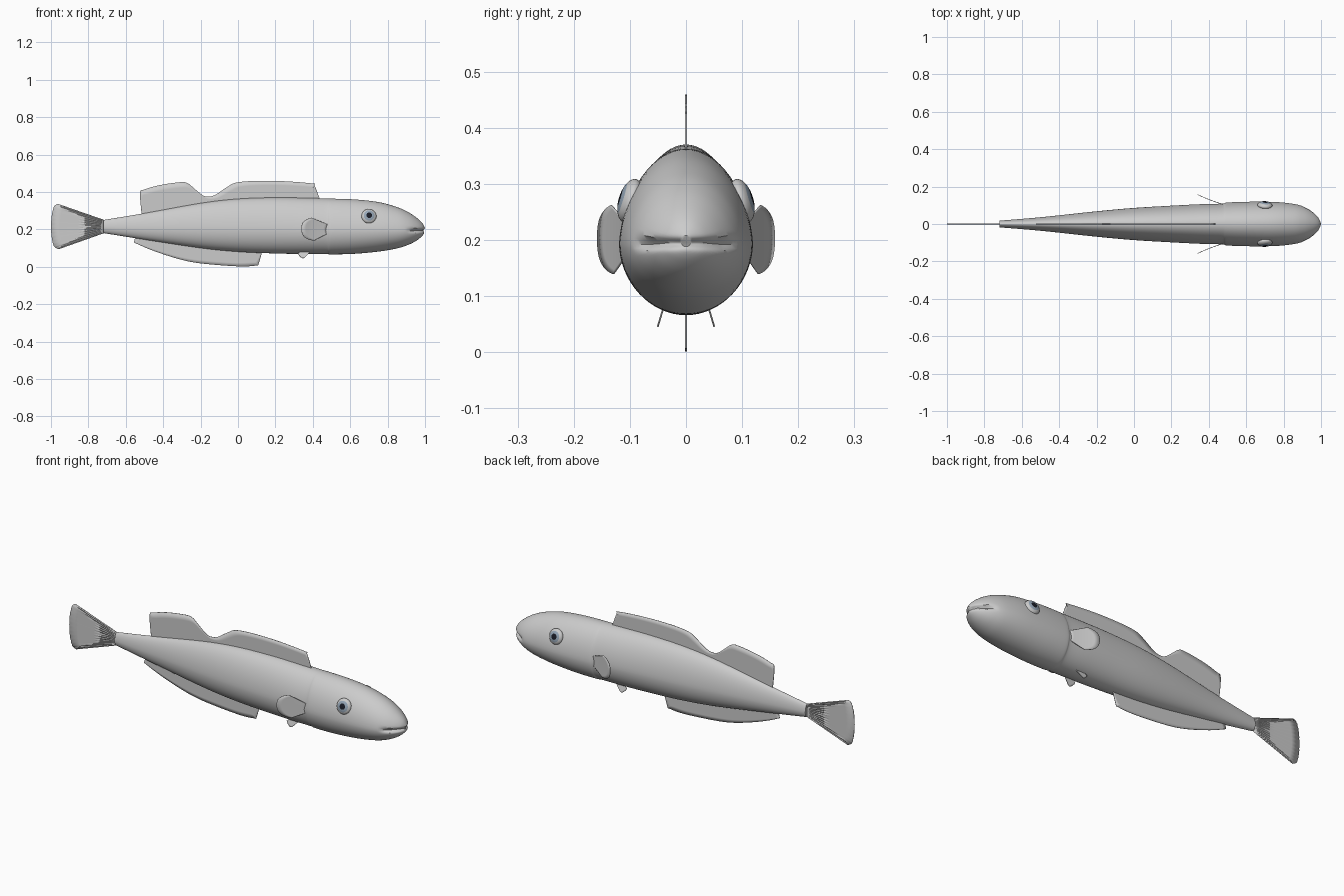
import bpy, bmesh, math
from mathutils import Matrix, Vector

if "Cube" in bpy.data.objects:
    bpy.data.objects.remove(bpy.data.objects["Cube"], do_unlink=True)


def material(name, r, g, b):
    m = bpy.data.materials.new(name)
    m.use_nodes = True
    m.diffuse_color = (r, g, b, 1)
    m.node_tree.nodes["Principled BSDF"].inputs["Base Color"].default_value = (r, g, b, 1)
    return m


SKIN = material("grey_skin", 0.6, 0.6, 0.6)
IRIS = material("blue_grey_iris", 0.3, 0.38, 0.47)
PUPIL = material("dark_pupil", 0.01, 0.012, 0.02)


def smooth_path(pts, steps):
    """Catmull-Rom samples through tuples of any length."""
    out = []
    for i in range(len(pts) - 1):
        quad = [pts[max(i - 1, 0)], pts[i], pts[i + 1], pts[min(i + 2, len(pts) - 1)]]
        for s in range(steps):
            t = s / steps
            out.append(tuple(
                b + 0.5 * t * (c - a + t * (2 * a - 5 * b + 4 * c - d + t * (3 * (b - c) + d - a)))
                for a, b, c, d in zip(*quad)))
    return out + [tuple(pts[-1])]


def finish(name, bm, mats, angle=40):
    bmesh.ops.recalc_face_normals(bm, faces=bm.faces)
    me = bpy.data.meshes.new(name)
    bm.to_mesh(me)
    bm.free()
    ob = bpy.data.objects.new(name, me)
    bpy.context.collection.objects.link(ob)
    for m in mats:
        me.materials.append(m)
    bpy.ops.object.select_all(action="DESELECT")
    ob.select_set(True)
    bpy.context.view_layer.objects.active = ob
    bpy.ops.object.shade_smooth_by_angle(angle=math.radians(angle))
    return ob


def grid_faces(bm, rows, closed=False):
    for a, b in zip(rows, rows[1:]):
        n = len(a)
        for j in range(n if closed else n - 1):
            k = (j + 1) % n
            bm.faces.new((a[j], a[k], b[k], b[j]))


# Body: egg-shaped sections (x, bottom, top, half width) with a gill step
stations = [
    (-0.72, 0.18, 0.25, 0.018), (-0.5, 0.145, 0.286, 0.036), (-0.2, 0.1, 0.34, 0.068),
    (0.0, 0.08, 0.363, 0.086), (0.2, 0.071, 0.37, 0.098), (0.36, 0.068, 0.368, 0.106),
    (0.47, 0.068, 0.365, 0.109), (0.5, 0.066, 0.364, 0.115), (0.62, 0.069, 0.36, 0.119),
    (0.75, 0.081, 0.346, 0.118), (0.85, 0.098, 0.319, 0.108), (0.91, 0.117, 0.292, 0.092),
    (0.955, 0.14, 0.262, 0.067), (0.985, 0.165, 0.234, 0.038), (1.0, 0.188, 0.208, 0.01)]
SIDES = 64
bm = bmesh.new()
rings = []
for x, lo, hi, w in smooth_path(stations, 6):
    mid = lo + 0.43 * (hi - lo)
    ring = []
    for j in range(SIDES):
        a = math.tau * j / SIDES
        s = math.sin(a)
        z = mid + s * (hi - mid if s > 0 else mid - lo)
        y = w * math.cos(a) * (1 - 0.08 * max(s, 0))
        # Mouth crease
        fade = min(max((x - 0.9) / 0.05, 0), 1)
        crease = fade * math.exp(-((z - 0.194) / 0.008) ** 2)
        ring.append(bm.verts.new((x - 0.012 * crease, y * (1 - 0.16 * crease), z)))
    rings.append(ring)
grid_faces(bm, rings, closed=True)
bm.faces.new(rings[0])
bm.faces.new(rings[-1])
finish("body", bm, [SKIN])


def fin(name, root, edge, y_at=lambda x, z: 0.0, steps=4, rib=0.0, side=1):
    """Thin sheet spanning from a straight root to a curved edge."""
    outer = smooth_path(edge, steps)
    bm = bmesh.new()
    rows = []
    for r in range(7):
        v = r / 6
        row = []
        for i, (ox, oz) in enumerate(outer):
            t = i / (len(outer) - 1)
            x = (root[0][0] * (1 - t) + root[1][0] * t) * (1 - v) + ox * v
            z = (root[0][1] * (1 - t) + root[1][1] * t) * (1 - v) + oz * v
            y = y_at(x, z) + rib * (1 if i % 2 else -1)
            row.append(bm.verts.new((x, y * side, z)))
        rows.append(row)
    grid_faces(bm, rows)
    ob = finish(name, bm, [SKIN])
    solid = ob.modifiers.new("thickness", "SOLIDIFY")
    solid.thickness = 0.003
    solid.offset = 0
    return ob


# Fins along the middle
fin("dorsal_fin", [(-0.512, 0.25), (0.44, 0.34)],
    [(-0.515, 0.28), (-0.524, 0.395), (-0.5, 0.413), (-0.42, 0.436), (-0.31, 0.452),
     (-0.27, 0.447), (-0.23, 0.415), (-0.19, 0.383), (-0.16, 0.375), (-0.12, 0.385),
     (-0.06, 0.425), (-0.01, 0.45), (0.1, 0.459), (0.25, 0.457), (0.4, 0.445),
     (0.41, 0.435), (0.438, 0.36)])
fin("belly_fin", [(-0.55, 0.155), (0.13, 0.1)],
    [(-0.557, 0.13), (-0.46, 0.088), (-0.32, 0.042), (-0.2, 0.018), (0.0, 0.002),
     (0.095, 0.006), (0.11, 0.015), (0.13, 0.085)])
fin("tail_fin", [(-0.712, 0.248), (-0.712, 0.182)],
    [(-0.965, 0.336), (-0.983, 0.323), (-0.994, 0.285), (-0.999, 0.24), (-0.999, 0.19),
     (-0.994, 0.145), (-0.983, 0.108), (-0.96, 0.094)], rib=0.0012)


# Paired fins and eyes
def pectoral_y(x, z):
    t = (0.48 - x) / 0.14
    return 0.104 + 0.053 * t - 0.012 * t * (1 - t)


def pelvic_y(x, z):
    return 0.04 + 0.3 * (0.08 - z)


for label, side in (("left", 1), ("right", -1)):
    fin(label + "_pectoral_fin", [(0.48, 0.226), (0.48, 0.178)],
        [(0.395, 0.262), (0.37, 0.254), (0.347, 0.236), (0.339, 0.205), (0.346, 0.17),
         (0.37, 0.149), (0.405, 0.139)], pectoral_y, side=side)
    fin(label + "_pelvic_fin", [(0.39, 0.085), (0.345, 0.09)],
        [(0.37, 0.062), (0.355, 0.048), (0.343, 0.046), (0.328, 0.058), (0.32, 0.07)],
        pelvic_y, side=side)

    # Flattened eyeball with its pole facing outward, coloured in rings
    bm = bmesh.new()
    bmesh.ops.create_uvsphere(bm, u_segments=32, v_segments=40, radius=1)
    for f in bm.faces:
        c = f.calc_center_median()
        radius = math.hypot(c.x, c.y)
        if c.z > 0:
            f.material_index = 2 if radius < 0.36 else 1 if radius < 0.72 else 0
    outward = Vector((0.08, side, 0.3)).to_track_quat("Z", "Y").to_matrix().to_4x4()
    bm.transform(Matrix.Translation((0.7, side * 0.1, 0.27)) @ outward
                 @ Matrix.Diagonal((0.04, 0.04, 0.02, 1)))
    finish(label + "_eye", bm, [SKIN, IRIS, PUPIL])
